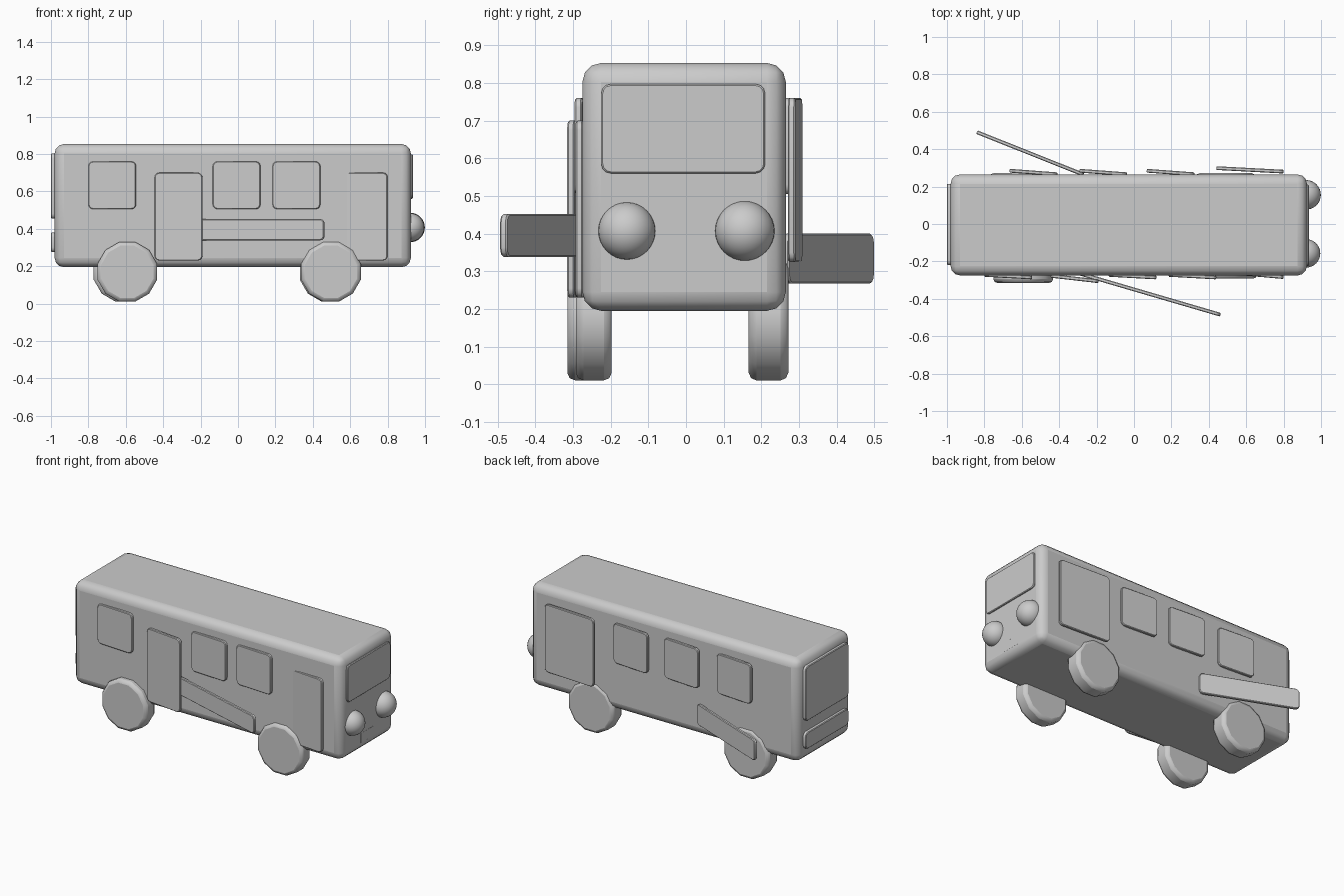
import bpy, bmesh, math
from mathutils import Vector, Matrix

if "Cube" in bpy.data.objects:
    bpy.data.objects.remove(bpy.data.objects["Cube"])


def finish(name, bm, matrix, bevel, segments):
    """Turn a bmesh into a bevelled, smooth-shaded object."""
    mesh = bpy.data.meshes.new(name)
    bm.to_mesh(mesh)
    bm.free()
    ob = bpy.data.objects.new(name, mesh)
    bpy.context.collection.objects.link(ob)
    ob.matrix_world = matrix
    if bevel:
        mod = ob.modifiers.new("bevel", 'BEVEL')
        mod.width, mod.segments = bevel, segments
        mod.limit_method, mod.angle_limit = 'ANGLE', math.radians(40)
    bpy.ops.object.select_all(action='DESELECT')
    ob.select_set(True)
    bpy.context.view_layer.objects.active = ob
    bpy.ops.object.shade_smooth_by_angle(angle=math.radians(35))
    return ob


def panel(name, p0, p1, z0, z1, thick=0.02, corner=0.025):
    """Thin upright plate with rounded corners between two plan points."""
    a, b = Vector(p0), Vector(p1)
    d = b - a
    bm = bmesh.new()
    bmesh.ops.create_cube(bm, size=1)
    bmesh.ops.scale(bm, vec=(d.length, thick, z1 - z0), verts=bm.verts)
    edges = [e for e in bm.edges
             if abs(e.verts[0].co.y - e.verts[1].co.y) > thick / 2]
    bmesh.ops.bevel(bm, geom=edges, offset=corner, segments=3,
                    profile=0.5, affect='EDGES')
    mid = (a + b) / 2
    matrix = (Matrix.Translation((mid.x, mid.y, (z0 + z1) / 2))
              @ Matrix.Rotation(math.atan2(d.y, d.x), 4, 'Z'))
    return finish(name, bm, matrix, 0.004, 1)


# Body
bm = bmesh.new()
bmesh.ops.create_cube(bm, size=1)
bmesh.ops.scale(bm, vec=(1.905, 0.54, 0.658), verts=bm.verts)
finish("body", bm, Matrix.Translation((-0.028, -0.005, 0.524)), 0.05, 3)

# Wheels: twelve-sided with softened rims
for name, x, y, depth in (("front_right_wheel", 0.497, -0.245, 0.095),
                          ("rear_right_wheel", -0.592, -0.265, 0.10),
                          ("front_left_wheel", 0.49, 0.219, 0.105),
                          ("rear_left_wheel", -0.612, 0.219, 0.105)):
    bm = bmesh.new()
    bmesh.ops.create_cone(bm, cap_ends=True, segments=12, radius1=0.165,
                          radius2=0.165, depth=depth)
    finish(name, bm, Matrix.Translation((x, y, 0.17))
           @ Matrix.Rotation(math.pi / 2, 4, 'X')
           @ Matrix.Rotation(math.radians(15), 4, 'Z'), 0.02, 2)

# Right side windows and doors, each slightly ajar
for i, x in enumerate((-0.80, -0.135, 0.185)):
    panel(f"right_window_{i + 1}", (x, -0.272), (x + 0.255, -0.286), 0.505, 0.76)
panel("right_middle_door", (-0.445, -0.277), (-0.19, -0.306), 0.23, 0.70)
panel("right_front_door", (0.55, -0.262), (0.80, -0.284), 0.23, 0.70)

# Left side windows and door
for i, x in enumerate((-0.665, -0.292, 0.068)):
    panel(f"left_window_{i + 1}", (x, 0.285), (x + 0.255, 0.266), 0.505, 0.76)
panel("left_door", (0.44, 0.299), (0.80, 0.28), 0.325, 0.76)

# Swung-out side arms
panel("right_arm", (-0.30, -0.262), (0.462, -0.485), 0.338, 0.452)
panel("left_arm", (-0.84, 0.491), (-0.27, 0.264), 0.267, 0.40)

# Windscreen, rear window, bumper and number plate
panel("windscreen", (0.925, -0.225), (0.925, 0.21), 0.56, 0.797)
panel("rear_window", (-0.988, -0.22), (-0.988, 0.215), 0.455, 0.803, 0.024)
panel("rear_bumper", (-0.988, -0.22), (-0.988, 0.215), 0.275, 0.38, 0.024)
panel("front_plate", (0.915, -0.08), (0.915, 0.055), 0.245, 0.31, 0.02, 0.002)

# Headlights
for name, y, r in (("right_headlight", -0.157, 0.076),
                   ("left_headlight", 0.156, 0.079)):
    bm = bmesh.new()
    bmesh.ops.create_uvsphere(bm, u_segments=32, v_segments=16, radius=r)
    finish(name, bm, Matrix.Translation((0.92, y, 0.407)), 0, 1)
